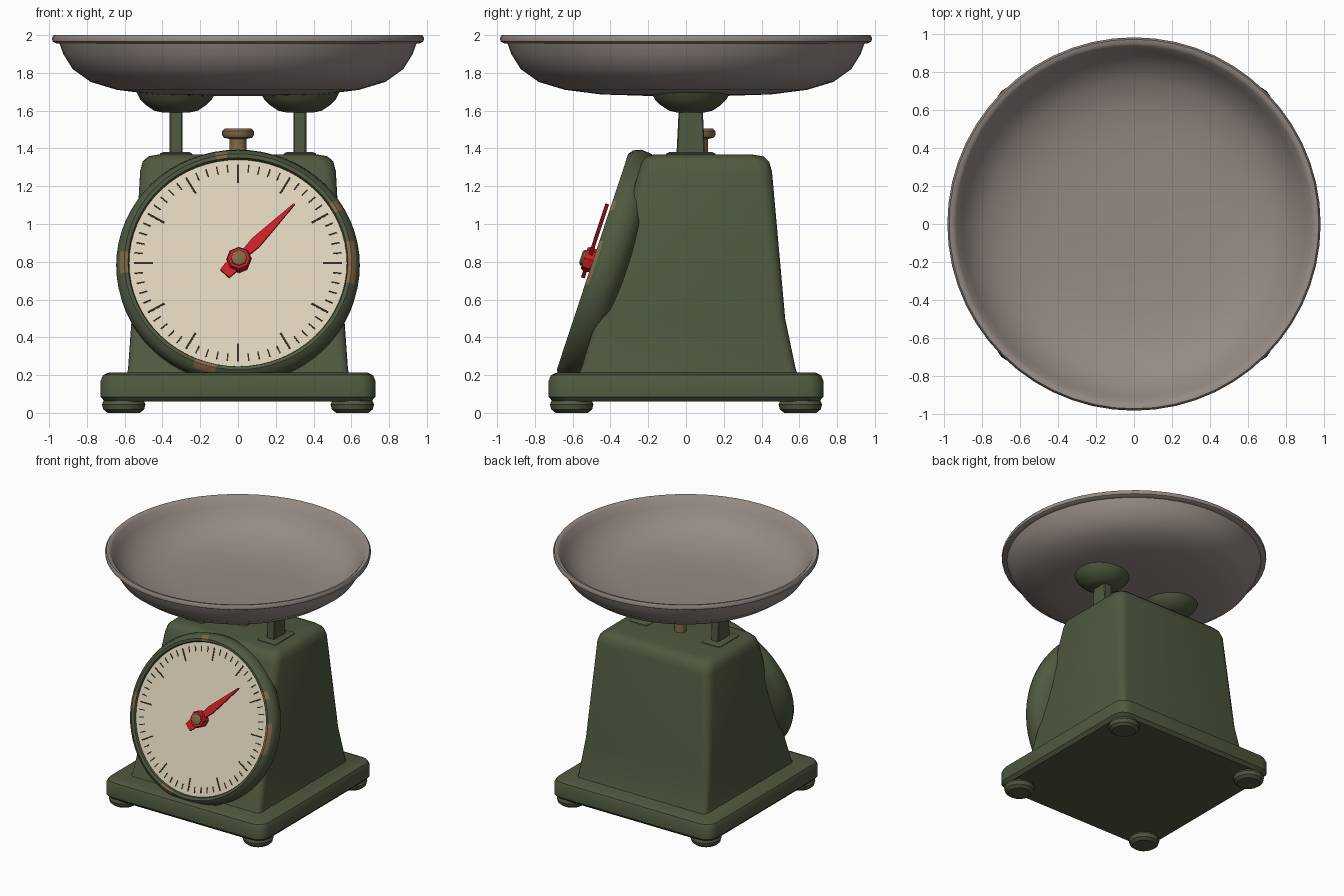
import bpy, bmesh, math
from mathutils import Matrix, Vector

if "Cube" in bpy.data.objects:
    bpy.data.objects.remove(bpy.data.objects["Cube"])


def material(name, rgb):
    m = bpy.data.materials.new(name)
    m.diffuse_color = (*rgb, 1)
    m.use_nodes = True
    m.node_tree.nodes["Principled BSDF"].inputs["Base Color"].default_value = m.diffuse_color
    return m


GREEN = material("green_enamel", (0.078, 0.100, 0.050))
STEEL = material("grey_tin", (0.300, 0.255, 0.230))
CREAM = material("cream_dial", (0.730, 0.640, 0.490))
RED = material("red_paint", (0.600, 0.014, 0.020))
BRASS = material("worn_brass", (0.230, 0.145, 0.065))
BLACK = material("dark_ink", (0.030, 0.026, 0.020))


def finish(name, bm, mats, matrix=None, angle=35):
    bmesh.ops.recalc_face_normals(bm, faces=bm.faces)
    mesh = bpy.data.meshes.new(name)
    bm.to_mesh(mesh)
    bm.free()
    ob = bpy.data.objects.new(name, mesh)
    bpy.context.collection.objects.link(ob)
    for m in mats:
        mesh.materials.append(m)
    if matrix:
        ob.matrix_world = matrix
    bpy.ops.object.select_all(action='DESELECT')
    ob.select_set(True)
    bpy.context.view_layer.objects.active = ob
    bpy.ops.object.shade_smooth_by_angle(angle=math.radians(angle))
    return ob


def skin(rings):
    """Bridge a stack of closed rings and cap both ends."""
    bm = bmesh.new()
    vs = [[bm.verts.new(p) for p in r] for r in rings]
    n = len(vs[0])
    for a, b in zip(vs, vs[1:]):
        for i in range(n):
            j = (i + 1) % n
            bm.faces.new((a[i], a[j], b[j], b[i]))
    bm.faces.new(vs[0])
    bm.faces.new(vs[-1])
    return bm


def lathe(profile, sides):
    return skin([[(r * math.cos(2 * math.pi * i / sides), r * math.sin(2 * math.pi * i / sides), z)
                  for i in range(sides)] for r, z in profile])


def rounded_rect(z, hx, y0, y1, rad, steps=4):
    pts = []
    corners = ((hx - rad, y1 - rad), (-hx + rad, y1 - rad), (-hx + rad, y0 + rad), (hx - rad, y0 + rad))
    for k, (cx, cy) in enumerate(corners):
        for s in range(steps + 1):
            a = math.pi / 2 * (k + s / steps)
            pts.append((cx + rad * math.cos(a), cy + rad * math.sin(a), z))
    return pts


def plate(bm, outline, z0, z1):
    """Extruded flat outline added to bm."""
    lo = [bm.verts.new((x, y, z0)) for x, y in outline]
    hi = [bm.verts.new((x, y, z1)) for x, y in outline]
    bm.faces.new(lo)
    bm.faces.new(hi)
    for i in range(len(lo)):
        j = (i + 1) % len(lo)
        bm.faces.new((lo[i], lo[j], hi[j], hi[i]))


# Base plate and feet
base = [(0.06, 0.705), (0.085, 0.727), (0.17, 0.727), (0.2, 0.715), (0.213, 0.685)]
finish("base_plate", skin([rounded_rect(z, h, -h, h, 0.09) for z, h in base]), [GREEN])
for sx in (-1, 1):
    for sy in (-1, 1):
        finish("foot", lathe([(0.085, 0), (0.108, 0.018), (0.115, 0.045), (0.1, 0.08)], 20), [GREEN],
               Matrix.Translation((0.605 * sx, 0.605 * sy, 0)))

# Tapered body
body = [(0.2, 0.588, -0.57, 0.592, 0.04), (0.235, 0.582, -0.555, 0.58, 0.04),
        (0.5, 0.563, -0.475, 0.525, 0.05), (1.28, 0.518, -0.25, 0.455, 0.07),
        (1.33, 0.505, -0.235, 0.44, 0.075), (1.358, 0.475, -0.21, 0.41, 0.07),
        (1.368, 0.42, -0.17, 0.35, 0.06)]
finish("body", skin([rounded_rect(*b) for b in body]), [GREEN])

# Dial housing, tilted back; local z points out of the dial
TILT = Matrix.Translation((0, -0.495, 0.80)) @ Matrix.Rotation(math.radians(71.7), 4, 'X')
bm = lathe([(0.5, -0.03), (0.575, -0.03), (0.582, -0.005), (0.602, 0), (0.628, -0.02), (0.645, -0.06),
            (0.64, -0.12), (0.6, -0.17), (0.5, -0.2)], 64)
for f in bm.faces:  # worn paint patches on the lip
    c = f.calc_center_median()
    a = math.degrees(math.atan2(c.y, c.x))
    r = c.xy.length
    worn = -12 < a < 14 or a > 176 or a < -172 or 96 < a < 102 or 28 < a < 33 or -112 < a < -104
    if worn and 0.585 < r < 0.62 and c.z > -0.03:
        f.material_index = 1
finish("dial_housing", bm, [GREEN, BRASS], TILT)
finish("dial_face", lathe([(0.576, -0.029), (0.576, -0.022)], 64), [CREAM], TILT)

# Dial graduation marks
bm = bmesh.new()
for i in range(60):
    a = math.radians(6 * i)
    u, v = Vector((math.cos(a), math.sin(a))), Vector((-math.sin(a), math.cos(a)))
    r0, w = (0.45, 0.005) if i % 5 == 0 else (0.505, 0.0035)
    plate(bm, [u * r0 - v * w, u * 0.55 - v * w, u * 0.55 + v * w, u * r0 + v * w], -0.023, -0.019)
finish("dial_marks", bm, [BLACK], TILT)

# Needle, hub and cap
NEEDLE = TILT @ Matrix.Translation((0.005, 0.005, 0)) @ Matrix.Rotation(math.radians(46.5), 4, 'Z')
bm = bmesh.new()
plate(bm, [(-0.05, -0.022), (0.05, -0.022), (0.13, -0.03), (0.425, -0.004), (0.425, 0.004), (0.13, 0.03),
           (0.05, 0.022), (-0.05, 0.022), (-0.06, 0.038), (-0.11, 0.032), (-0.11, -0.032), (-0.06, -0.038)],
      0.012, 0.032)
finish("needle", bm, [RED], NEEDLE)
finish("needle_hub", lathe([(0.06, -0.025), (0.068, 0.03), (0.058, 0.048)], 8), [RED], NEEDLE)
finish("hub_cap", lathe([(0.043, 0.04), (0.043, 0.058), (0.03, 0.066)], 8), [BRASS], NEEDLE)

# Adjusting knob on top
finish("adjusting_knob", lathe([(0.045, 1.35), (0.045, 1.45), (0.075, 1.457), (0.084, 1.47), (0.084, 1.492),
                                (0.07, 1.505)], 12), [BRASS], Matrix.Translation((0, 0.072, 0)))

# Posts with collars and cups carrying the pan
for sx in (-1, 1):
    at = Matrix.Translation((0.328 * sx, 0.025, 0))
    finish("post", skin([rounded_rect(z, 0.034, -h, h, 0.006, 1) for z, h in ((1.34, 0.077), (1.64, 0.062))]),
           [GREEN], at)
    finish("post_collar", skin([rounded_rect(z, x, -y, y, 0.02, 2) for z, x, y in
                                ((1.355, 0.09, 0.14), (1.373, 0.085, 0.13), (1.38, 0.07, 0.115))]), [GREEN], at)
    finish("pan_cup", lathe([(0.07, 1.59), (0.115, 1.6), (0.16, 1.63), (0.19, 1.66), (0.208, 1.695)], 24),
           [GREEN], at)

# Weighing pan: inside, over the rolled rim, then the underside
pan = [(0.2, 1.705), (0.45, 1.713), (0.62, 1.735), (0.76, 1.785), (0.85, 1.85), (0.91, 1.93), (0.94, 1.985),
       (0.955, 1.997), (0.975, 2.0), (0.985, 1.985), (0.982, 1.966), (0.965, 1.957), (0.945, 1.955),
       (0.925, 1.90), (0.875, 1.82), (0.78, 1.752), (0.64, 1.71), (0.45, 1.686), (0.2, 1.678)]
finish("weighing_pan", lathe(pan, 56), [STEEL], angle=50)
